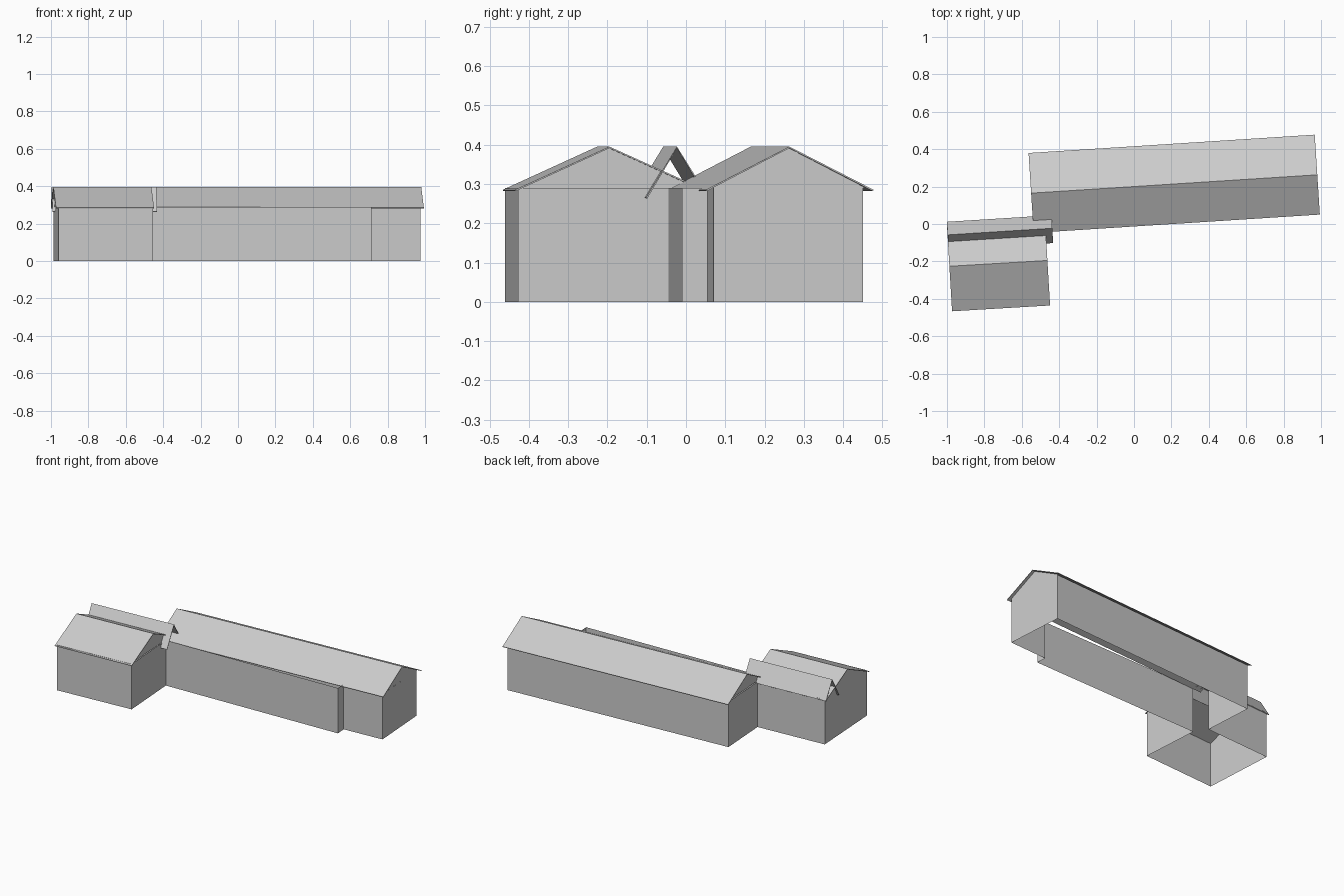
import bpy
from mathutils import Vector

if "Cube" in bpy.data.objects:
    bpy.data.objects.remove(bpy.data.objects["Cube"])

WALL_Z = 0.29   # top of the walls
RIDGE_Z = 0.395


def add_mesh(name, verts, faces, thickness=0.0):
    mesh = bpy.data.meshes.new(name)
    mesh.from_pydata([tuple(v) for v in verts], [], faces)
    mesh.update()
    obj = bpy.data.objects.new(name, mesh)
    bpy.context.collection.objects.link(obj)
    if thickness:
        mod = obj.modifiers.new("thickness", 'SOLIDIFY')
        mod.thickness = thickness
        mod.offset = -1
    return obj


def ridge_frame(a, b):
    """Ridge ends plus unit vectors along and across (towards the back)."""
    a, b = Vector((*a, RIDGE_Z)), Vector((*b, RIDGE_Z))
    along = (b - a).normalized()
    return a, b, along, Vector((-along.y, along.x, 0))


def roof(name, a, b, front, back):
    """Folded sheet; front and back are (half width, eave height)."""
    a, b, along, across = ridge_frame(a, b)

    def eave(p, side, sign):
        q = p + across * side[0] * sign
        q.z = side[1]
        return q
    verts = [eave(a, front, -1), eave(b, front, -1), a, b,
             eave(a, back, 1), eave(b, back, 1)]
    add_mesh(name, verts, [(0, 1, 3, 2), (2, 3, 5, 4)], 0.004)


def gables(name, a, b, half, inset):
    """Triangular end walls set in beneath a roof."""
    a, b, along, across = ridge_frame(a, b)
    for label, p in (("left", a + along * inset), ("right", b - along * inset)):
        base = Vector((p.x, p.y, WALL_Z))
        top = p - Vector((0, 0, 0.004))
        add_mesh(f"{name}_gable_{label}",
                 [base - across * half, base + across * half, top], [(0, 1, 2)])


# Walls: one open outline raised to the eaves
outline = [(-0.96, -0.46), (-0.455, -0.427), (-0.48, -0.045), (0.715, -0.01),
           (0.711, 0.055), (0.975, 0.07), (0.95, 0.45), (-0.55, 0.356),
           (-0.53, 0.033), (-0.987, 0.005)]
n = len(outline)
add_mesh("walls",
         [(x, y, z) for z in (0, WALL_Z) for x, y in outline],
         [(i, (i + 1) % n, (i + 1) % n + n, i + n) for i in range(n)])

# Long hall roof
hall = ((-0.55, 0.165), (0.98, 0.263))
roof("hall_roof", *hall, (0.213, 0.285), (0.215, 0.285))
gables("hall", *hall, 0.196, 0.018)

# Wing roof
wing = ((-0.987, -0.226), (-0.463, -0.195))
roof("wing_roof", *wing, (0.241, 0.285), (0.235, 0.289))
gables("wing", *wing, 0.228, 0.012)

# Narrow steep roof between wing and hall
roof("steep_roof", (-0.996, -0.058), (-0.437, -0.023), (0.079, 0.265), (0.070, 0.283))
